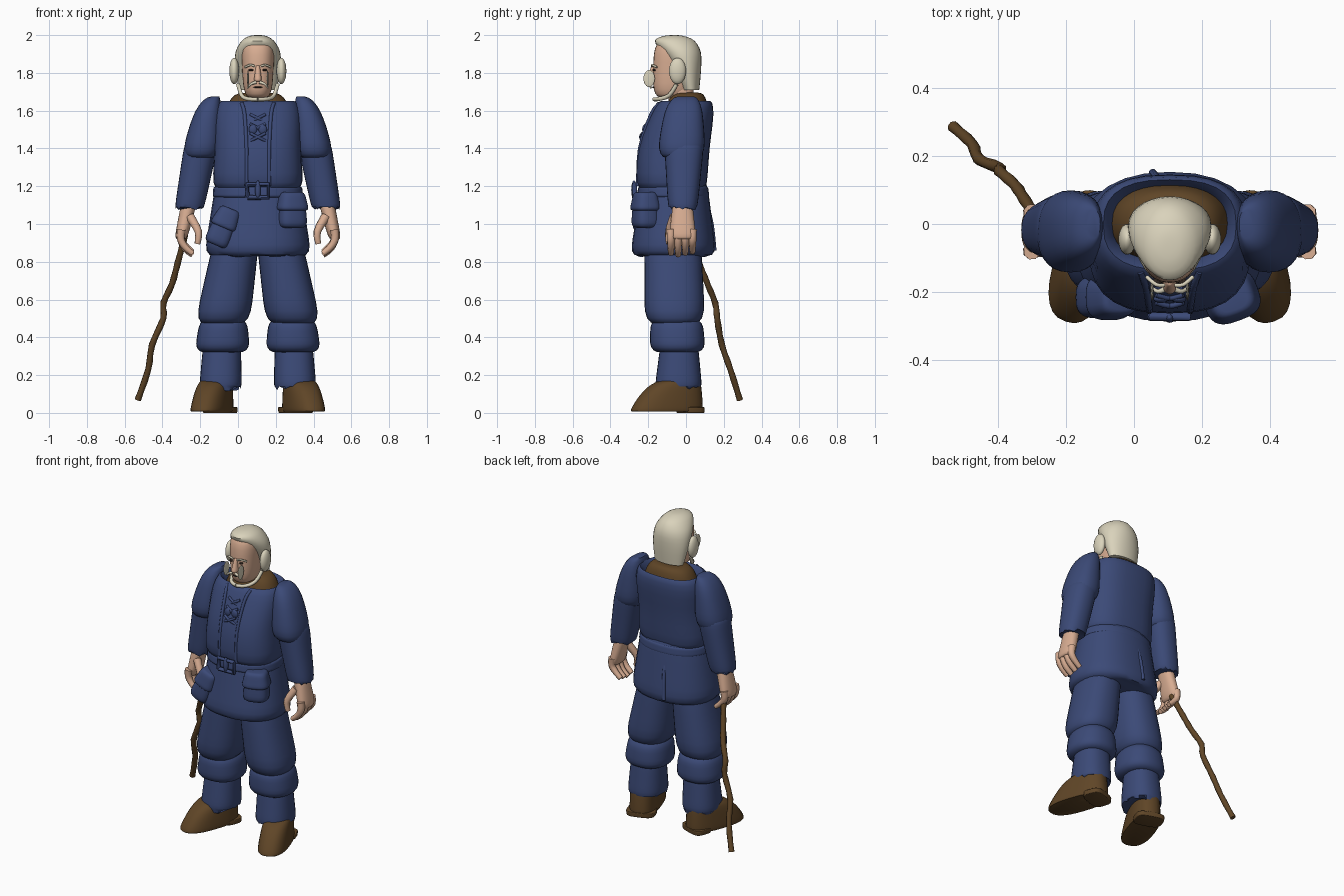
import bpy, bmesh, math, random
from mathutils import Vector, Matrix

random.seed(4)
BODY_OFFSET = Vector((.105, 0, 0))   # the body stands aside to balance the stick

if "Cube" in bpy.data.objects:
    bpy.data.objects.remove(bpy.data.objects["Cube"], do_unlink=True)


def material(name, red, green, blue):
    mat = bpy.data.materials.new(name)
    mat.use_nodes = True
    colour = (red, green, blue, 1)
    mat.diffuse_color = colour
    mat.node_tree.nodes["Principled BSDF"].inputs["Base Color"].default_value = colour
    return mat


BLUE = material("blue_cloth", .044, .068, .185)
SKIN = material("skin", .69, .42, .29)
HAIR = material("pale_hair", .7, .65, .5)
BROWN = material("brown_leather", .115, .06, .02)
DARK = material("dark_eye", .03, .02, .015)


def skin_rings(name, rings, mat, place):
    """Join rings of points into one smooth closed surface."""
    bm = bmesh.new()
    loops = [[bm.verts.new(point) for point in ring] for ring in rings]
    for lower, upper in zip(loops, loops[1:]):
        for i in range(len(lower)):
            bm.faces.new((lower[i - 1], lower[i], upper[i], upper[i - 1]))
    bm.faces.new(loops[0])
    bm.faces.new(loops[-1])
    bmesh.ops.recalc_face_normals(bm, faces=bm.faces)
    mesh = bpy.data.meshes.new(name)
    bm.to_mesh(mesh)
    bm.free()
    mesh.transform(Matrix.Translation(BODY_OFFSET) @ place)
    mesh.polygons.foreach_set("use_smooth", [True] * len(mesh.polygons))
    mesh.set_sharp_from_angle(angle=math.radians(48))
    mesh.materials.append(mat)
    bpy.context.collection.objects.link(bpy.data.objects.new(name, mesh))


def spline(rows, steps):
    """Catmull-Rom curve through rows of numbers."""
    rows = [Vector(row) for row in rows]
    padded = [rows[0], *rows, rows[-1]]
    result = []
    for before, start, end, after in zip(padded, padded[1:], padded[2:], padded[3:]):
        leave, arrive = (end - before) / 2, (after - start) / 2
        for k in range(steps):
            t = k / steps
            result.append(start + leave * t + (3 * (end - start) - 2 * leave - arrive) * t * t
                          + (2 * (start - end) + leave + arrive) * t ** 3)
    return result + [rows[-1]]


def level_ring(centre, wide, deep, power):
    """Rounded outline in a level plane."""
    ring = []
    for i in range(28):
        c, d = math.cos(math.tau * i / 28), math.sin(math.tau * i / 28)
        ring.append(centre + Vector((wide * math.copysign(abs(c) ** (2 / power), c),
                                     deep * math.copysign(abs(d) ** (2 / power), d), 0)))
    return ring


def loft(name, rows, mat, power):
    """Symmetric body from rows of height, half width, front and back."""
    rings = [level_ring(Vector((0, (front + back) / 2, z)), half, (back - front) / 2, power)
             for z, half, front, back in spline(rows, 3)]
    skin_rings(name, rings, mat, Matrix())


def puff(name, top, end, wide, deep, mat, side=1, tuck=.4, round_off=6, ease=1, power=2.3,
         rag=0, place=Matrix()):
    """Stuffed part between two centres, tucked in at both ends."""
    top, end = Vector(top), Vector(end)
    rings = []
    for i in range(13):
        t = (1 - math.cos(math.pi * i / 12)) / 2
        grow = t ** ease
        fullness = 1 - tuck + tuck * math.sqrt(1 - abs(2 * t - 1) ** round_off)
        fullness = max(fullness, .04)
        centre = top.lerp(end, grow)
        centre.z = top.z + (end.z - top.z) * t
        centre.x *= side
        rings.append(level_ring(centre, fullness * (wide[0] + (wide[1] - wide[0]) * grow),
                                fullness * (deep[0] + (deep[1] - deep[0]) * grow), power))
    for point in rings[-1]:
        point.z += random.uniform(-rag, rag)
    skin_rings(name, rings, mat, place)


def blob(name, centre, wide, deep, tall, mat, side=1):
    lift = Vector((0, 0, tall))
    puff(name, Vector(centre) + lift, Vector(centre) - lift, (wide, wide), (deep, deep), mat, side,
         tuck=1, round_off=2, power=2)


def tube(name, path, radius, mat, side=1, taper=1, steps=3, knots=0):
    points = [Vector((side * p.x, p.y, p.z)) for p in spline(path, steps)]
    last = len(points) - 1
    rings = []
    for i, point in enumerate(points):
        along = points[min(i + 1, last)] - points[max(i - 1, 0)]
        across = along.cross(Vector((.3, .9, .2))).normalized()
        up = along.cross(across).normalized()
        size = radius * (1 + (taper - 1) * i / last) * (1 + knots * (i % 2))
        rings.append([point + size * (across * math.cos(math.tau * k / 8) + up * math.sin(math.tau * k / 8))
                      for k in range(8)])
    skin_rings(name, rings, mat, Matrix())


def turned(pivot, angle, axis):
    move = Matrix.Translation(pivot)
    return move @ Matrix.Rotation(angle, 4, axis) @ move.inverted()


def pouch(name, centre, wide, deep, tall, angle, axis):
    """Bag with an overhanging flap."""
    centre = Vector(centre)
    lift = Vector((0, 0, tall))
    place = turned(centre, angle, axis)
    puff(name, centre + lift, centre - lift, (wide * .8, wide), (deep * .8, deep), BLUE,
         power=3, place=place)
    puff(name + "_flap", centre + lift * 1.1, centre, (wide * .8, wide * 1.1), (deep * .8, deep * 1.1),
         BLUE, power=3, tuck=.3, place=place)


# Tunic, undershirt and belt
puff("tunic_skirt", (0, -.06, 1.24), (0, -.068, .83), (.22, .285), (.17, .23), BLUE,
     tuck=.2, round_off=8, rag=.008)
tube("skirt_back_slit", [(-.03, .1, 1.14), (-.04, .135, 1), (-.05, .15, .86)], .012, BLUE)
loft("vest", [(1.18, .2, -.22, .09), (1.22, .235, -.26, .11), (1.4, .23, -.25, .125),
              (1.58, .228, -.185, .145), (1.65, .195, -.135, .13), (1.58, .16, -.1, .09)], BLUE, power=2.6)
puff("undershirt", (0, .02, 1.695), (0, 0, 1.5), (.07, .195), (.05, .13), BROWN, tuck=.1, ease=.3)
puff("belt", (0, -.068, 1.2), (0, -.068, 1.14), (.235, .24), (.185, .192), BLUE, tuck=.1)
corners = [(x, -.272, z) for x, z in ((-.055, 1.14), (.055, 1.14), (.055, 1.21), (-.055, 1.21))]
tube("buckle", corners + corners[:1], .013, BLUE, steps=1)
blob("buckle_pin", (0, -.275, 1.18), .015, .015, .05, BLUE)
pouch("left_pouch", (.18, -.215, 1.07), .08, .07, .09, .35, 'Z')
pouch("right_pouch", (-.185, -.215, .98), .07, .065, .1, .4, 'Y')

for label, side in (("left_", 1), ("right_", -1)):
    # Vest trim and lacing
    tube(label + "vest_edge", [(.06, -.255, 1.2), (.06, -.245, 1.4), (.07, -.185, 1.58), (.085, -.14, 1.64)],
         .01, BLUE, side)
    for k in range(3):
        y, z = -.185 - .023 * k, 1.56 - .05 * k
        tube(label + "lace", [(-.04, y, z + .02), (0, y - .01, z), (.04, y, z - .02)], .008, BLUE, side)
    blob(label + "bow", (.026, -.22, 1.5), .022, .012, .026, BLUE, side)

    # Sleeves
    puff(label + "upper_sleeve", (.225, 0, 1.675), (.3, -.025, 1.35), (.035, .106), (.07, .13), BLUE, side,
         round_off=4, ease=.5)
    puff(label + "lower_sleeve", (.3, -.01, 1.42), (.362, -.017, 1.085), (.09, .078), (.105, .078), BLUE,
         side, tuck=.08, rag=.012)

    # Hands
    puff(label + "palm", (.36, -.018, 1.13), (.408, -.018, .92), (.042, .034), (.05, .072), SKIN, side)
    for k, finger in enumerate(("index", "middle", "ring", "little")):
        y = -.08 + .038 * k
        tip = .835 + .008 * abs(k - 1)
        tube(label + finger + "_finger", [(.405, y, .97), (.408, y, .92), (.385, y, tip + .035), (.345, y, tip)],
             .025, SKIN, side, taper=.6)
    tube(label + "thumb", [(.36, -.06, 1.04), (.315, -.09, .96), (.32, -.09, .895)], .026, SKIN, side, taper=.6)

    # Trousers: thigh, gathered knee band, ragged shin
    puff(label + "trouser_thigh", (.108, -.07, .95), (.188, -.06, .47), (.118, .147), (.148, .162), BLUE, side)
    puff(label + "knee_band", (.182, -.05, .5), (.188, -.044, .32), (.125, .147), (.138, .148), BLUE, side,
         round_off=4)
    puff(label + "trouser_shin", (.19, -.036, .36), (.197, -.04, .135), (.1, .113), (.1, .125), BLUE, side,
         tuck=.08, rag=.02)

    # Boots with toes turned outward
    turn = turned((side * .208, 0, 0), side * .33, 'Z')
    puff(label + "boot", (.208, -.015, .175), (.208, -.11, .008), (.07, .092), (.085, .2), BROWN, side,
         tuck=.05, ease=.45, power=2.5, place=turn)
    puff(label + "heel", (.208, .025, .03), (.208, .025, 0), (.09, .088), (.065, .063), BROWN, side,
         tuck=.05, power=3.5, place=turn)

    # Features of the face, one side
    blob(label + "ear_tuft", (.125, -.045, 1.81), .026, .045, .07, HAIR, side)
    blob(label + "eye", (.036, -.168, 1.815), .013, .009, .006, DARK, side)
    tube(label + "brow", [(.016, -.18, 1.835), (.04, -.178, 1.842), (.068, -.155, 1.83)], .006, HAIR, side)
    tube(label + "moustache", [(.01, -.19, 1.75), (.035, -.198, 1.742), (.055, -.185, 1.72)], .009, HAIR, side,
         taper=.5)
    blob(label + "whisker_curl", (.052, -.195, 1.77), .005, .03, .045, HAIR, side)
    tube(label + "beard", [(.105, -.05, 1.74), (.085, -.09, 1.68), (.05, -.145, 1.662), (0, -.168, 1.66)],
         .011, HAIR, side)

# Head and hair
puff("neck", (0, -.03, 1.75), (0, -.02, 1.6), (.065, .07), (.065, .07), SKIN, tuck=0)
puff("face", (0, -.052, 1.97), (0, -.072, 1.67), (.092, .075), (.118, .105), SKIN, round_off=4)
loft("hair", [(1.71, .1, -.02, .07), (1.82, .12, -.07, .08), (1.91, .118, -.13, .078),
              (1.97, .085, -.165, .045), (1.995, .045, -.12, -.01), (2, .01, -.07, -.05)], HAIR, power=2)
puff("nose", (0, -.168, 1.84), (0, -.18, 1.755), (.01, .022), (.015, .03), SKIN)
blob("mouth", (0, -.17, 1.724), .025, .01, .004, DARK)

# Walking stick in the right hand
tube("walking_stick", [(-.385, .01, .94), (-.425, .07, .79), (-.455, .115, .68), (-.5, .155, .58),
                       (-.5, .165, .5), (-.56, .19, .36), (-.58, .235, .23), (-.635, .285, .07)],
     .016, BROWN, knots=.12)
